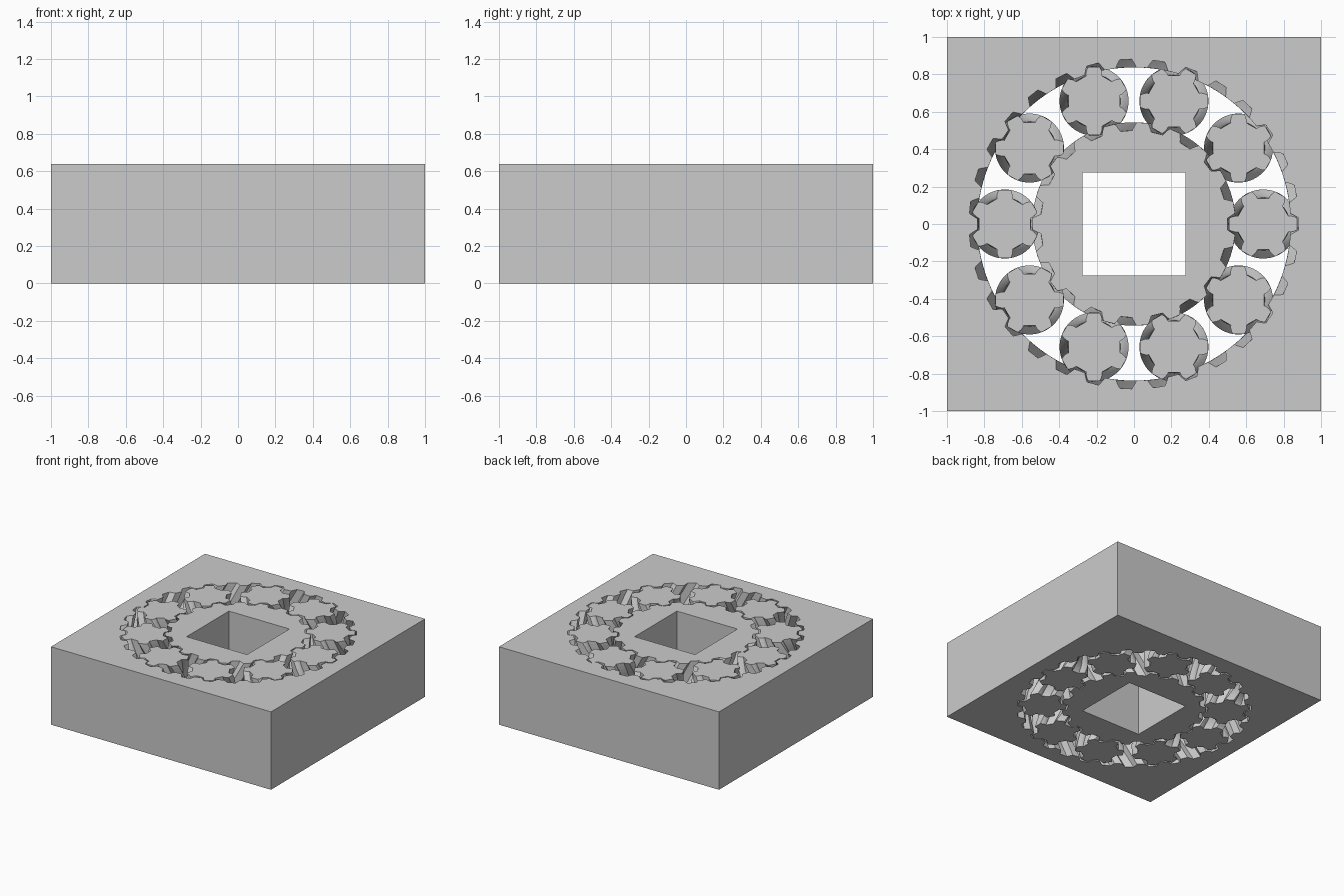
import bpy
import bmesh
from math import pi, sin, cos, tan, acos, radians

HEIGHT = 0.64
RING_TEETH, SUN_TEETH, PLANET_TEETH, PLANETS = 31, 19, 6, 10
MODULE = 0.8566 / RING_TEETH          # pitch radius per tooth
DEPTH = MODULE * pi / 2               # half of it above the pitch circle
PRESSURE = radians(30)
GAP = 0.003                           # running clearance
SLICES = 12                           # per half of the herringbone

cube = bpy.data.objects.get("Cube")
if cube:
    bpy.data.objects.remove(cube, do_unlink=True)

grey = bpy.data.materials.new("plain grey")
grey.use_nodes = True
COLOUR = (0.6, 0.6, 0.6, 1)
grey.diffuse_color = COLOUR
grey.node_tree.nodes["Principled BSDF"].inputs["Base Color"].default_value = COLOUR


def involute(r, base):
    a = acos(min(1, base / r))
    return tan(a) - a


def gear_profile(teeth, phase=0, grow=-GAP):
    """Involute gear outline; grow moves the whole outline outwards."""
    pitch = MODULE * teeth
    base = pitch * cos(PRESSURE)
    root = pitch - DEPTH / 2 + grow
    tip = pitch + DEPTH / 2 + grow
    steps = 6
    flank = []
    for i in range(steps + 1):
        r = root + (tip - root) * i / steps
        half = pi / teeth / 2 - involute(r, base) + involute(pitch, base) + grow / pitch
        flank.append((r, half))
    points = []
    for t in range(teeth):
        mid = phase + 2 * pi * t / teeth
        for r, half in flank:
            points.append((r, mid - half))
        for r, half in reversed(flank):
            points.append((r, mid + half))
    return [(r * cos(a), r * sin(a)) for r, a in points]


def square(half):
    return [(-half, -half), (half, -half), (half, half), (-half, half)]


def solid(name, walls, location=(0, 0)):
    """Walls are (outline, twist at mid height); flat caps join them."""
    bm = bmesh.new()
    caps = {0: [], 1: []}
    for outline, twist in walls:
        count = 2 * SLICES if twist else 1
        layers = []
        for k in range(count + 1):
            f = k / count
            a = twist * (1 - abs(2 * f - 1)) if twist else 0
            layers.append([bm.verts.new((x * cos(a) - y * sin(a),
                                         x * sin(a) + y * cos(a), f * HEIGHT))
                           for x, y in outline])
        n = len(outline)
        for low, high in zip(layers, layers[1:]):
            for i in range(n):
                j = (i + 1) % n
                bm.faces.new((low[i], low[j], high[j], high[i]))
        for end, layer in ((0, layers[0]), (1, layers[-1])):
            caps[end] += [bm.edges.get((layer[i], layer[(i + 1) % n])) for i in range(n)]
    for end, edges in caps.items():
        bmesh.ops.triangle_fill(bm, edges=edges, use_beauty=True,
                                normal=(0, 0, 1 if end else -1))
    bmesh.ops.recalc_face_normals(bm, faces=bm.faces)
    mesh = bpy.data.meshes.new(name)
    bm.to_mesh(mesh)
    bm.free()
    mesh.materials.append(grey)
    obj = bpy.data.objects.new(name, mesh)
    obj.location = (*location, 0)
    bpy.context.collection.objects.link(obj)
    return obj


# Square housing with the internal ring gear
solid("ring_housing", [(square(1), 0),
                       (gear_profile(RING_TEETH, 0, GAP), 2 * pi / RING_TEETH)])

# Sun gear with a square drive hole
solid("sun_gear", [(gear_profile(SUN_TEETH, pi / SUN_TEETH), -2 * pi / SUN_TEETH),
                   (square(0.275), 0)])

# Planet gears, each turned to mesh with the sun and the ring
orbit = MODULE * (SUN_TEETH + PLANET_TEETH)
for p in range(PLANETS):
    angle = 2 * pi * p / PLANETS
    phase = angle * (1 + SUN_TEETH / PLANET_TEETH)
    solid(f"planet_gear_{p + 1}",
          [(gear_profile(PLANET_TEETH, phase), 2 * pi / PLANET_TEETH)],
          (orbit * cos(angle), orbit * sin(angle)))
